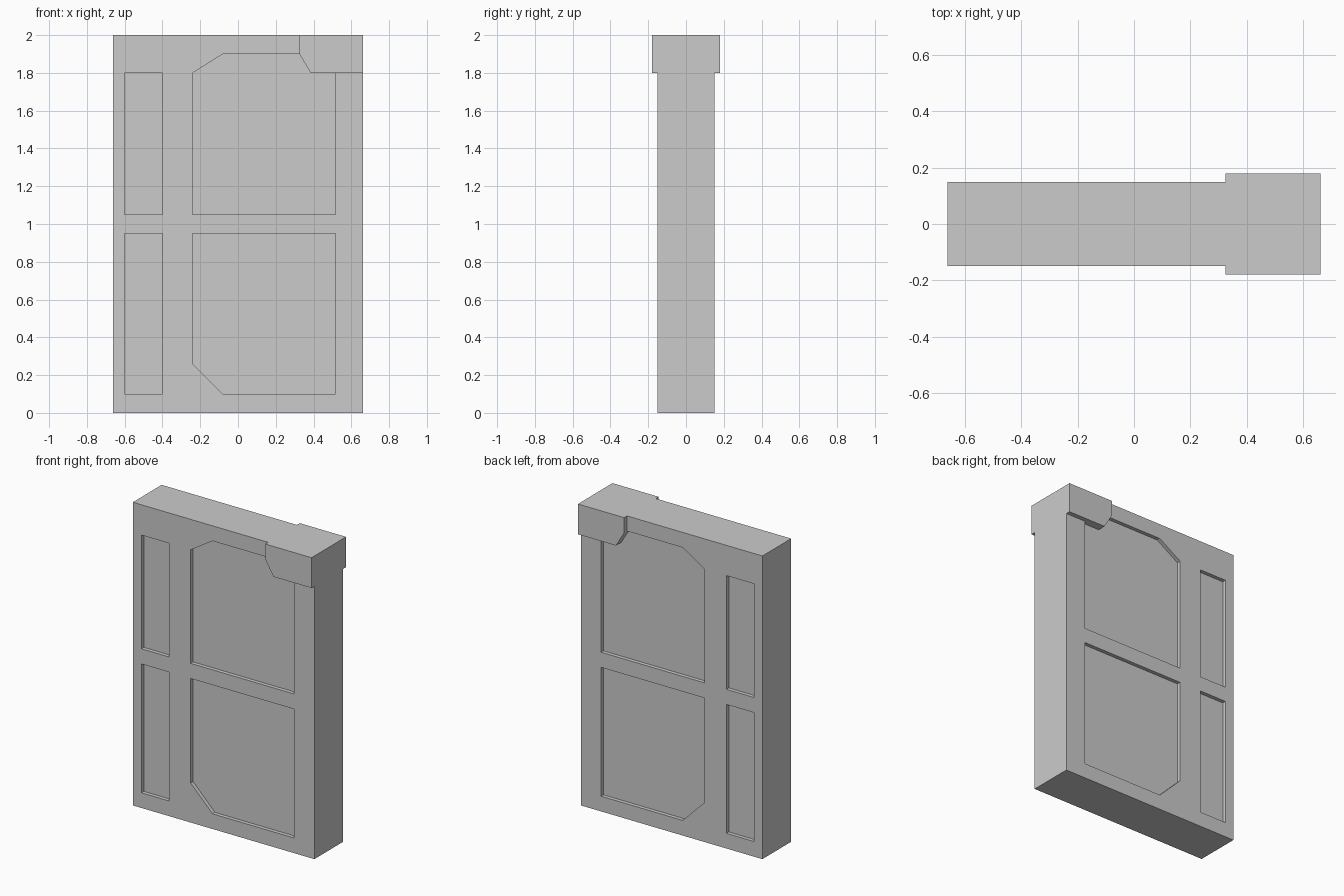
import bpy, bmesh

if "Cube" in bpy.data.objects:
    bpy.data.objects.remove(bpy.data.objects["Cube"])

HALF_W, HALF_T, DEPTH = 0.6625, 0.15, 0.025


def prism(name, outline, y0, y1):
    """Extrude an (x, z) outline from y0 to y1."""
    bm = bmesh.new()
    face = bm.faces.new([bm.verts.new((x, y0, z)) for x, z in outline])
    ext = bmesh.ops.extrude_face_region(bm, geom=[face])
    moved = [v for v in ext["geom"] if isinstance(v, bmesh.types.BMVert)]
    bmesh.ops.translate(bm, verts=moved, vec=(0, y1 - y0, 0))
    bmesh.ops.recalc_face_normals(bm, faces=bm.faces)
    mesh = bpy.data.meshes.new(name)
    bm.to_mesh(mesh)
    bm.free()
    obj = bpy.data.objects.new(name, mesh)
    bpy.context.collection.objects.link(obj)
    return obj


def combine(target, tool, operation):
    """Apply a boolean and remove the helper."""
    mod = target.modifiers.new("boolean", "BOOLEAN")
    mod.operation, mod.solver, mod.object = operation, "EXACT", tool
    bpy.context.view_layer.objects.active = target
    bpy.ops.object.modifier_apply(modifier=mod.name)
    bpy.data.objects.remove(tool)


def rect(x0, x1, z0, z1):
    return [(x0, z0), (x1, z0), (x1, z1), (x0, z1)]


# Door slab
door = prism("door_slab", rect(-HALF_W, HALF_W, 0, 2), -HALF_T, HALF_T)

# Recessed panels on both faces
panels = [
    rect(-0.6, -0.4, 0.1, 0.95),
    rect(-0.6, -0.4, 1.05, 1.8),
    [(-0.08, 0.1), (0.515, 0.1), (0.515, 0.95), (-0.24, 0.95), (-0.24, 0.26)],
    [(-0.24, 1.05), (0.515, 1.05), (0.515, 1.9), (-0.08, 1.9), (-0.24, 1.8)],
]
for outline in panels:
    for side in (-1, 1):
        cutter = prism("panel_cutter", outline, side * (HALF_T - DEPTH), side * 0.3)
        combine(door, cutter, "DIFFERENCE")

# Corner bracket wrapped around the upper right corner
bracket = prism("corner_bracket",
                [(0.325, 2), (0.325, 1.9), (0.385, 1.8), (HALF_W, 1.8), (HALF_W, 2)],
                -0.18, 0.18)
combine(door, bracket, "UNION")
